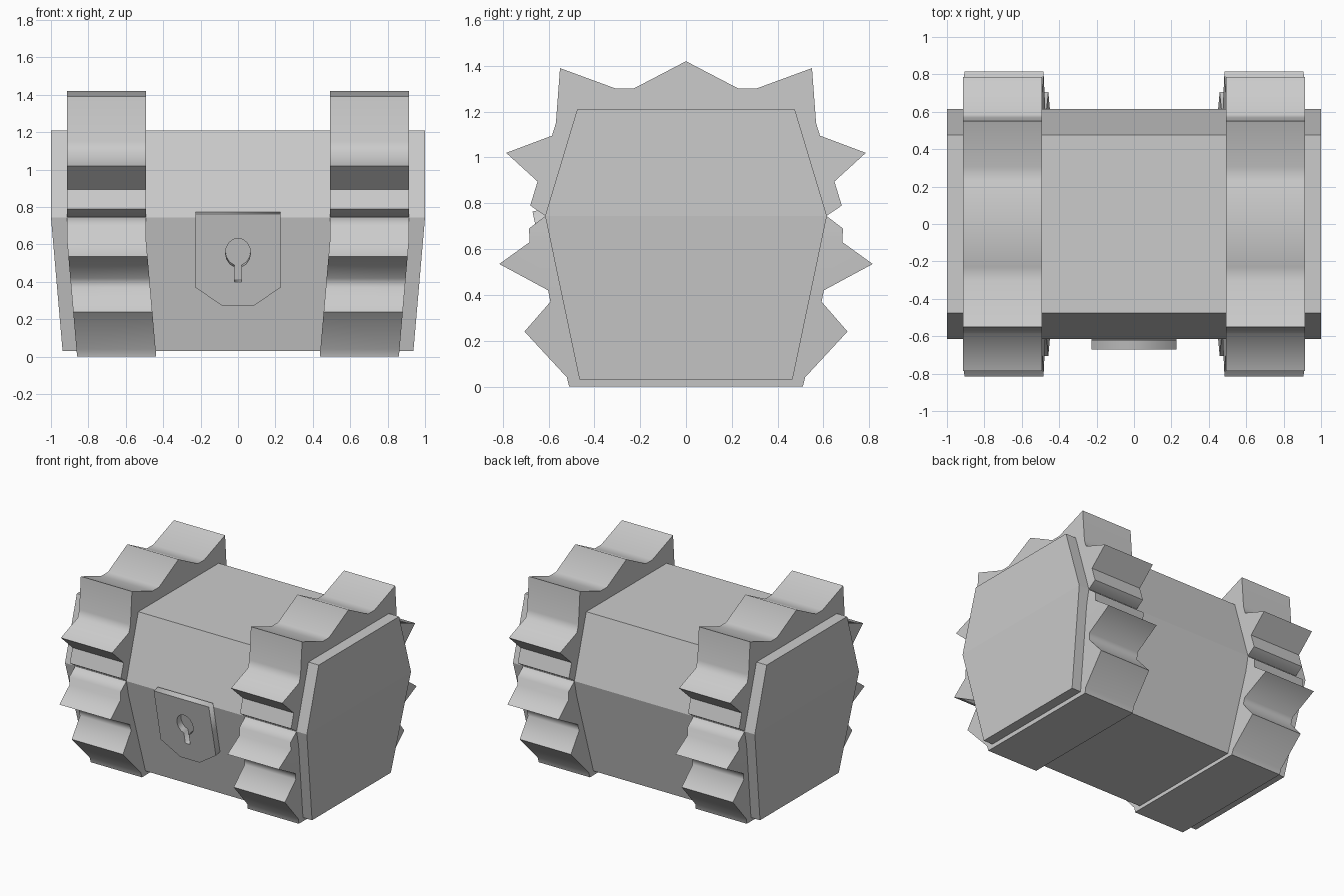
import bpy, bmesh, math

if "Cube" in bpy.data.objects:
    bpy.data.objects.remove(bpy.data.objects["Cube"])

SEAM = 0.745   # height of the split between base and lid
SLOPE = 0.087  # inward lean of the lower half per unit of height


def mirror_profile(half):
    """Close a right-hand (y, z) outline by mirroring it across y = 0."""
    left = [(-y, z) for y, z in reversed(half) if y > 0]
    return half + left


def prism(name, half, x0, x1, lean0, lean1, bend, smooth=0):
    """Extrude a profile along x; below 'bend' each end slides by its lean."""
    pts = mirror_profile(half)
    bm = bmesh.new()
    rings = []
    for x, lean in ((x0, lean0), (x1, lean1)):
        rings.append([bm.verts.new((x + lean * SLOPE * max(0, bend - z), y, z))
                      for y, z in pts])
        bm.faces.new(rings[-1])
    n = len(pts)
    for i in range(n):
        j = (i + 1) % n
        bm.faces.new((rings[0][i], rings[0][j], rings[1][j], rings[1][i]))
    # split the end caps where the lean begins so they stay planar
    bmesh.ops.connect_verts_nonplanar(bm, angle_limit=0.01, faces=bm.faces[:])
    bmesh.ops.recalc_face_normals(bm, faces=bm.faces)
    mesh = bpy.data.meshes.new(name)
    bm.to_mesh(mesh)
    bm.free()
    ob = bpy.data.objects.new(name, mesh)
    bpy.context.collection.objects.link(ob)
    if smooth:
        bpy.ops.object.select_all(action='DESELECT')
        ob.select_set(True)
        bpy.context.view_layer.objects.active = ob
        bpy.ops.object.shade_smooth_by_angle(angle=math.radians(smooth))
    return ob


# chest body: tapered base and faceted lid
prism("chest_base", [(0.465, 0.03), (0.615, SEAM)], -1, 1, 1, -1, SEAM)
prism("chest_lid", [(0.615, SEAM), (0.475, 1.21)], -1, 1, 0, 0, SEAM)

# spiked bands, one pair on each side
base_spikes = [(0.51, 0), (0.52, 0.04), (0.705, 0.24), (0.592, 0.37),
               (0.602, 0.42), (0.815, 0.535), (0.683, 0.63), (0.685, 0.69),
               (0.613, SEAM)]
lid_spikes = [(0.613, SEAM), (0.68, 0.79), (0.648, 0.895), (0.785, 1.02),
              (0.585, 1.095), (0.568, 1.15), (0.55, 1.39), (0.305, 1.30),
              (0.23, 1.30), (0, 1.42)]
for side, s in (("left", -1), ("right", 1)):
    prism(side + "_base_band", base_spikes, 0.492 * s, 0.915 * s, -s, -s, 0.63, 60)
    prism(side + "_lid_band", lid_spikes, 0.492 * s, 0.915 * s, 0, 0, SEAM, 60)

# lock plate with a keyhole, lying on the sloped front
plate = [(-0.228, 0.03), (-0.228, -0.373), (-0.08, -0.475),
         (0.08, -0.475), (0.228, -0.373), (0.228, 0.03)]
keyhole = [(-0.02, -0.342), (0.02, -0.342)]
for i in range(15):
    a = math.radians(-72 + i * 324 / 14)
    keyhole.append((0.067 * math.cos(a), -0.184 + 0.08 * math.sin(a)))
for k in (2, -1):
    keyhole[k] = (math.copysign(0.02, keyhole[k][0]), keyhole[k][1])
curve = bpy.data.curves.new("lock_plate", 'CURVE')
curve.dimensions = '2D'
curve.fill_mode = 'BOTH'
curve.extrude = 0.025
for outline in (plate, keyhole):
    sp = curve.splines.new('POLY')
    sp.points.add(len(outline) - 1)
    for p, (x, y) in zip(sp.points, outline):
        p.co = (x, y, 0, 1)
    sp.use_cyclic_u = True
lock = bpy.data.objects.new("lock_plate", curve)
tilt = math.atan2(0.15, 0.715)
lock.rotation_euler.x = math.pi / 2 + tilt
lock.location = (0, -0.615 - 0.025 * math.cos(tilt), SEAM - 0.025 * math.sin(tilt))
bpy.context.collection.objects.link(lock)
bpy.ops.object.select_all(action='DESELECT')
lock.select_set(True)
bpy.context.view_layer.objects.active = lock
bpy.ops.object.convert(target='MESH')
